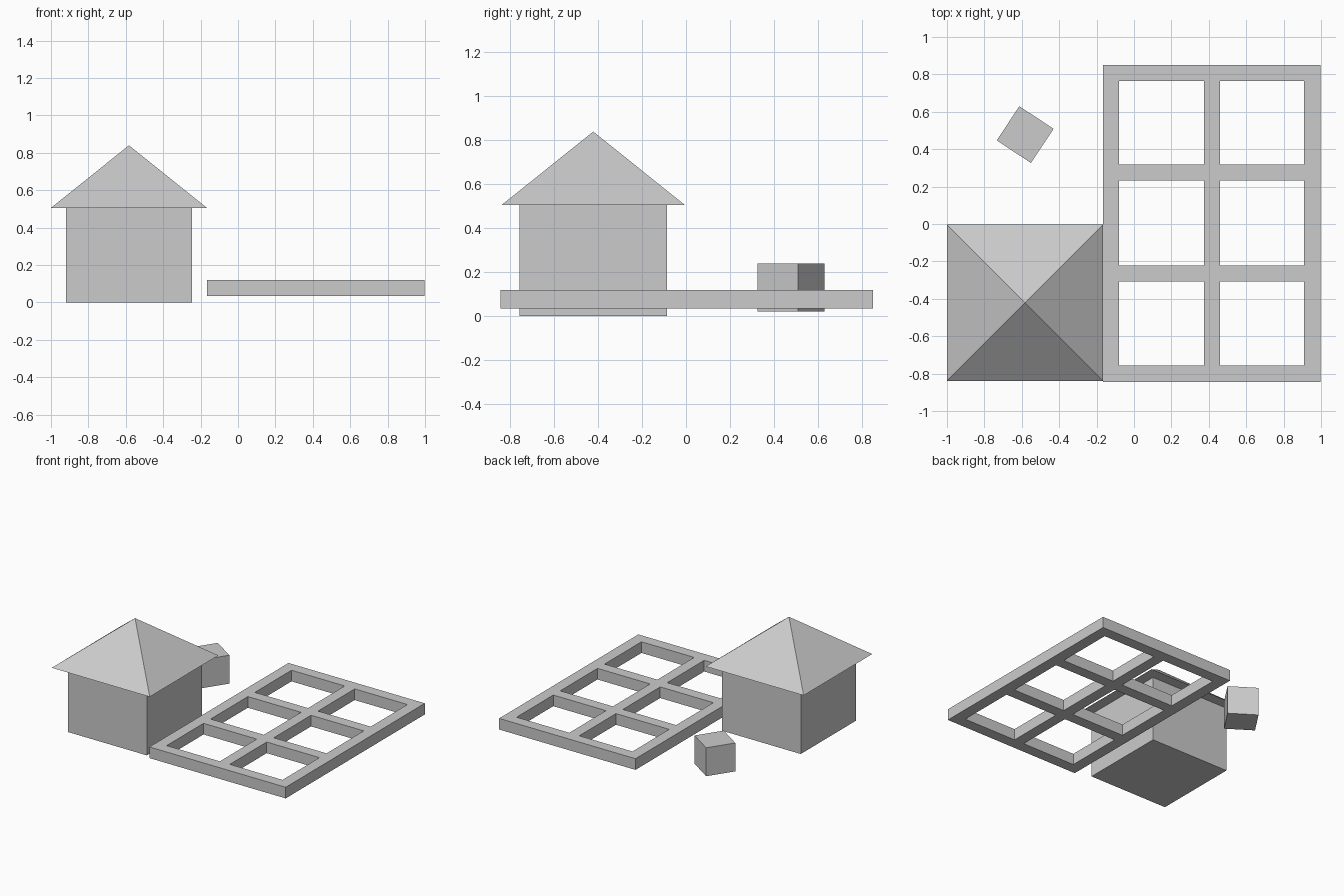
import bpy, bmesh, math

if "Cube" in bpy.data.objects:
    bpy.data.objects.remove(bpy.data.objects["Cube"])


def box(name, size, loc, rot=0.0):
    bpy.ops.mesh.primitive_cube_add(size=1, location=loc, rotation=(0, 0, rot))
    ob = bpy.context.object
    ob.name = name
    ob.scale = size
    return ob


# House: square walls under a four-sided overhanging roof
HX, HY = -0.583, -0.422
box("house_walls", (0.672, 0.672, 0.505), (HX, HY, 0.2525))

bpy.ops.mesh.primitive_cone_add(vertices=4, radius1=0.418 * math.sqrt(2), radius2=0,
                                depth=0.335, location=(HX, HY, 0.505 + 0.1675),
                                rotation=(0, 0, math.radians(45)))
bpy.context.object.name = "house_roof"

# Small loose block, turned on the ground
box("small_block", (0.219, 0.219, 0.219), (-0.582, 0.478, 0.13), math.radians(-33.5))

# Lattice frame: grid of cells with the six panes left open, extruded upward
xs = [-0.165, -0.079, 0.375, 0.46, 0.91, 0.998]
ys = [-0.844, -0.757, -0.307, -0.221, 0.233, 0.318, 0.765, 0.851]
Z0, Z1 = 0.034, 0.12
bm = bmesh.new()
grid = [[bm.verts.new((x, y, Z0)) for y in ys] for x in xs]
for i in range(len(xs) - 1):
    for j in range(len(ys) - 1):
        if i % 2 and j % 2:
            continue
        bm.faces.new((grid[i][j], grid[i + 1][j], grid[i + 1][j + 1], grid[i][j + 1]))
ext = bmesh.ops.extrude_face_region(bm, geom=bm.faces[:], use_keep_orig=True)
top = [g for g in ext["geom"] if isinstance(g, bmesh.types.BMVert)]
bmesh.ops.translate(bm, verts=top, vec=(0, 0, Z1 - Z0))
bmesh.ops.recalc_face_normals(bm, faces=bm.faces[:])
mesh = bpy.data.meshes.new("lattice_frame")
bm.to_mesh(mesh)
bm.free()
bpy.context.collection.objects.link(bpy.data.objects.new("lattice_frame", mesh))
